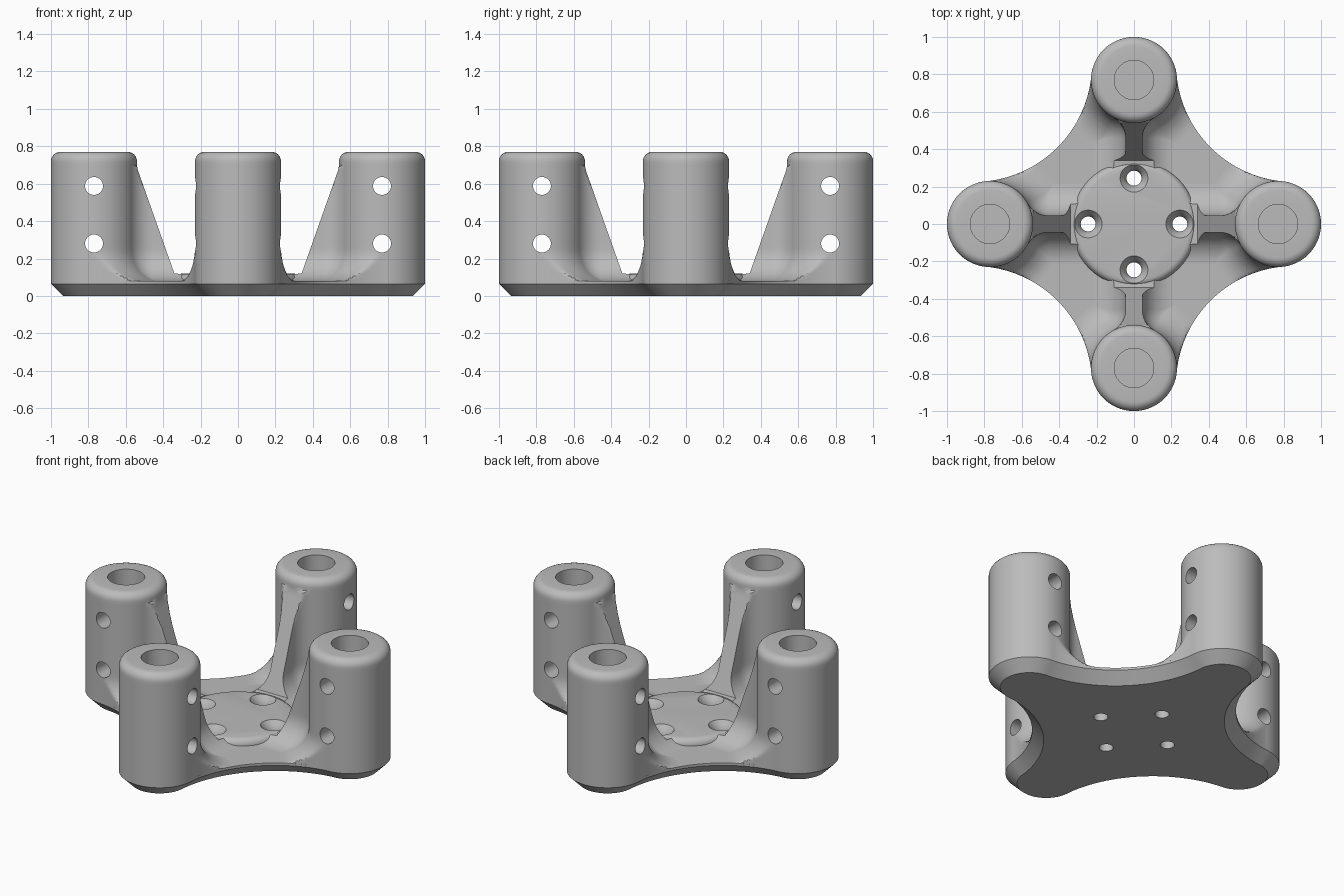
import bpy, bmesh
from math import sin, cos, tan, pi, sqrt, atan2, hypot, radians

cube = bpy.data.objects.get("Cube")
if cube:
    bpy.data.objects.remove(cube)

POST_U, POST_R, POST_TOP = 0.77, 0.23, 0.77   # post distance, radius, height
SCOOP_C, SCOOP_R = 0.855, 0.63                # concave sides of the plate
PLATE_Z, DISC_Z = 0.08, 0.12
FILLET, RIB_W, RIB_Q = 0.17, 0.045, 0.13      # foot fillet, rib half width, plan fillet
BORE_R = 0.105
A0 = atan2(SCOOP_C, SCOOP_C - POST_U)         # where lobe and scoop are tangent

grey = bpy.data.materials.new("plain grey")
grey.use_nodes = True
grey.diffuse_color = (0.5, 0.5, 0.5, 1)
for node in grey.node_tree.nodes:
    if node.type == 'BSDF_PRINCIPLED':
        node.inputs["Base Color"].default_value = (0.5, 0.5, 0.5, 1)


def loft(name, rings):
    """Closed solid through rings with equal point counts."""
    bm = bmesh.new()
    loops = [[bm.verts.new(p) for p in ring] for ring in rings]
    n = len(loops[0])
    for a, b in zip(loops, loops[1:]):
        for i in range(n):
            j = (i + 1) % n
            bm.faces.new((a[i], a[j], b[j], b[i]))
    bm.faces.new(loops[0][::-1])
    bm.faces.new(loops[-1])
    bmesh.ops.remove_doubles(bm, verts=bm.verts, dist=0.00005)
    bmesh.ops.recalc_face_normals(bm, faces=bm.faces)
    mesh = bpy.data.meshes.new(name)
    bm.to_mesh(mesh)
    bm.free()
    mesh.materials.append(grey)
    ob = bpy.data.objects.new(name, mesh)
    bpy.context.collection.objects.link(ob)
    return ob


def lathe(name, profile, n, x=0, y=0):
    return loft(name, [[(x + r * cos(2 * pi * i / n), y + r * sin(2 * pi * i / n), z)
                        for i in range(n)] for r, z in profile])


def activate(ob):
    bpy.ops.object.select_all(action='DESELECT')
    ob.select_set(True)
    bpy.context.view_layer.objects.active = ob


def boolean(ob, tool, operation):
    tool.hide_render = True
    mod = ob.modifiers.new("boolean", 'BOOLEAN')
    mod.operation, mod.object, mod.solver = operation, tool, 'EXACT'
    activate(ob)
    bpy.ops.object.modifier_apply(modifier=mod.name)
    bpy.data.objects.remove(tool)


def smooth(ob):
    activate(ob)
    bpy.ops.object.shade_smooth_by_angle(angle=radians(32))


# Base plate: four lobes joined by concave arcs, chamfered underneath
def outline(inset, z):
    pts = []
    half = pi / 4 - (A0 - pi / 4)  # half sweep of each scoop, refined below
    start = A0 + pi                # scoop angle at the first tangent point
    end = 3 * pi / 2 - A0 + pi     # and at the second, by diagonal symmetry
    for k in range(4):
        c, s = cos(k * pi / 2), sin(k * pi / 2)
        local = []
        for i in range(49):
            a = A0 * (i - 24) / 24
            r = POST_R - inset
            local.append((POST_U + r * cos(a), r * sin(a)))
        end = pi / 2 - A0 + pi
        for i in range(1, 32):
            a = start + (end - start) * i / 32
            r = SCOOP_R + inset
            local.append((SCOOP_C + r * cos(a), SCOOP_C + r * sin(a)))
        pts += [(c * x - s * y, s * x + c * y, z) for x, y in local]
    return pts


plate = loft("base_plate", [outline(0.065, 0), outline(0, 0.065), outline(0, PLATE_Z)])

# Raised round pad in the middle of the plate
pad = lathe("centre_pad", [(0.337, 0.04), (0.337, 0.085), (0.333, 0.098), (0.325, 0.109),
                           (0.314, 0.117), (0.3, DISC_Z)], 96)
boolean(plate, pad, 'UNION')

# Four countersunk screw holes
for k in range(4):
    a = k * pi / 2
    drill = lathe("screw_cutter", [(0.04, -0.1), (0.04, 0.055), (0.045, 0.075), (0.053, 0.092),
                                   (0.065, 0.107), (0.078, 0.125), (0.078, 0.2)],
                  32, 0.245 * cos(a), 0.245 * sin(a))
    boolean(plate, drill, 'DIFFERENCE')
smooth(plate)


# Post with its rib and foot fillet, drawn as plan contours at each height
def foot(z):
    d = FILLET - max(z - PLATE_Z, 0)
    return FILLET - sqrt(FILLET ** 2 - d ** 2) if d > 0 else 0


def scoop_distance(a):
    cu, cv = SCOOP_C - POST_U, SCOOP_C
    b = cu * cos(a) + cv * sin(a)
    disc = b * b - (cu * cu + cv * cv - SCOOP_R ** 2)
    return b - sqrt(disc) if disc > 0 else 10


def rib_front(z, v):
    if z < 0.118:
        return sqrt(0.32 ** 2 - v * v)
    return min(0.34 + (z - DISC_Z) * 0.354, 0.539)


def post_angles(a_t):
    return [A0 * i / 24 for i in range(24)] + [A0 + (a_t - A0) * i / 28 for i in range(29)]


def mirrored(half, z):
    full = half + [(u, -v) for u, v in half[-2:0:-1]]
    return [(u, v, z) for u, v in full]


def tangency(f):
    w, q = RIB_W + f, max(RIB_Q - f, 0.01)
    du = sqrt((POST_R + f + q) ** 2 - (w + q) ** 2)
    return w, q, du, pi - atan2(w + q, du)


def contour(z):
    f = foot(z)
    w, q, du, a_t = tangency(f)
    half = []
    for a in post_angles(a_t):
        r = POST_R if a <= A0 else max(POST_R, min(POST_R + f, scoop_distance(a)))
        half.append((POST_U + r * cos(a), r * sin(a)))
    a1 = atan2(-(w + q), du)
    for i in range(1, 13):
        a = a1 + (-pi / 2 - a1) * i / 12
        half.append((POST_U - du + q * cos(a), w + q + q * sin(a)))
    half += [(0, w * (1 - i / 6)) for i in range(7)]
    return mirrored([(max(u, rib_front(z, v)), v) for u, v in half], z)


def circle(r, z):
    a_t = tangency(0)[3]
    angles = post_angles(a_t) + [a_t + (pi - a_t) * i / 19 for i in range(1, 20)]
    return mirrored([(POST_U + r * cos(a), r * sin(a)) for a in angles], z)


heights = [PLATE_Z + FILLET * (1 - cos(pi / 2 * i / 14)) for i in range(15)]
heights += [PLATE_Z - 0.001, 0.117, DISC_Z] + [0.25 + 0.02 * i for i in range(1, 23)]
rings = [contour(z) for z in sorted(heights)]
rings.append(circle(POST_R, 0.7))
for i in range(7):
    a = pi / 2 * i / 6
    rings.append(circle(POST_R - 0.05 + 0.05 * cos(a), POST_TOP - 0.05 + 0.05 * sin(a)))
rings += [circle(BORE_R, POST_TOP), circle(BORE_R, DISC_Z)]
post = loft("post_1", rings)

# Two cross holes through each post
for z in (0.28, 0.588):
    tool = loft("cross_hole_cutter", [[(POST_U + 0.048 * cos(2 * pi * i / 32), y,
                                        z + 0.048 * sin(2 * pi * i / 32))
                                       for i in range(32)] for y in (-0.5, 0.5)])
    boolean(post, tool, 'DIFFERENCE')
smooth(post)

# Repeat the post around the plate
for k in range(1, 4):
    copy = bpy.data.objects.new("post_%d" % (k + 1), post.data)
    copy.rotation_euler.z = k * pi / 2
    bpy.context.collection.objects.link(copy)
